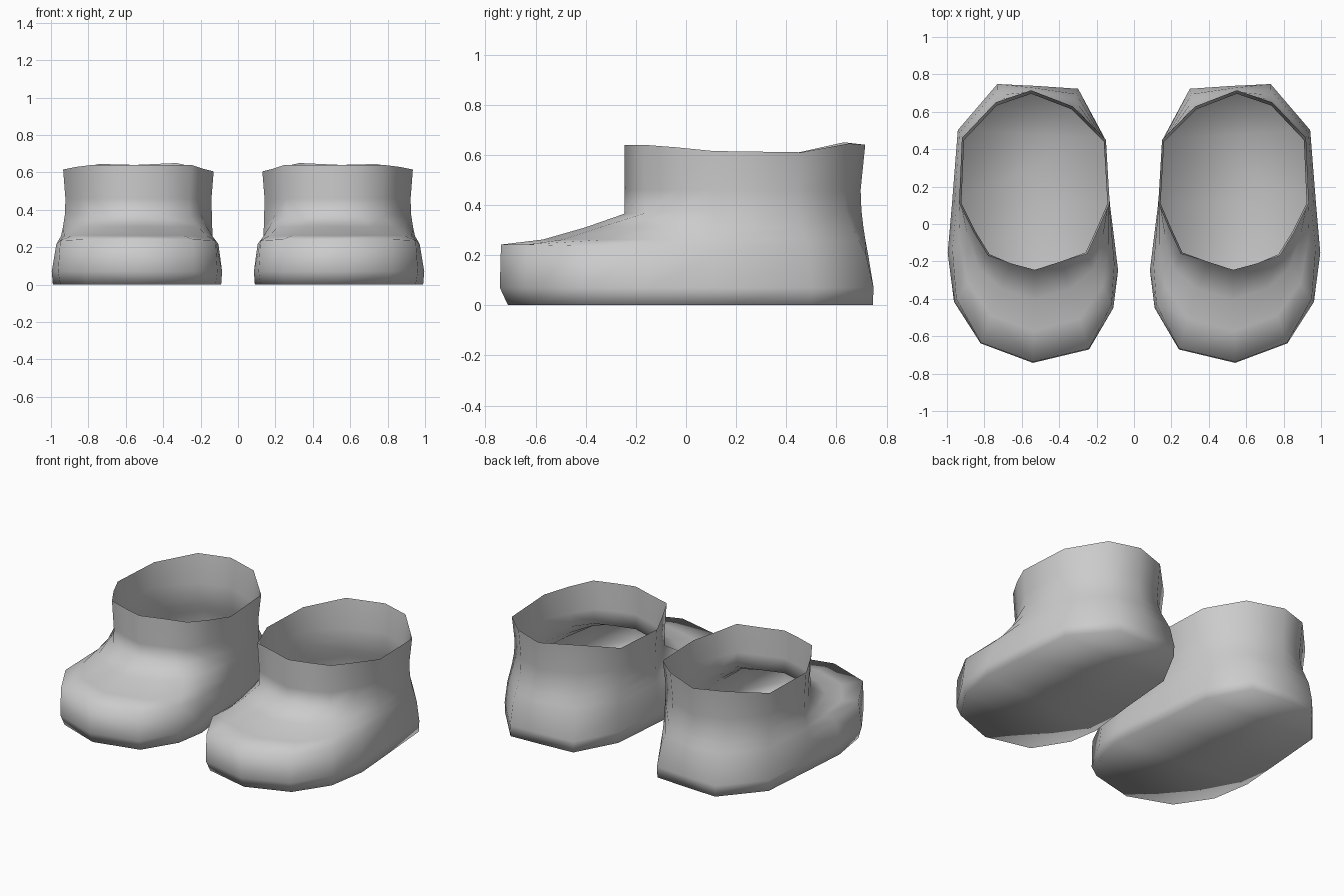
import bpy, bmesh
from mathutils import Vector

if "Cube" in bpy.data.objects:
    bpy.data.objects.remove(bpy.data.objects["Cube"])

# Matching outlines of one boot, starting at the toe and going round the outer side
SOLE = [(.54, -.71), (.81, -.61), (.95, -.40), (.99, -.15), (.97, .12), (.94, .50), (.73, .745),
        (.52, .735), (.30, .72), (.16, .46), (.13, .10), (.09, -.24), (.12, -.43), (.25, -.64)]
CUFF = [(.53, -.245, .64), (.66, -.21, .64), (.78, -.17, .64), (.86, -.04, .63), (.935, .11, .615),
        (.92, .46, .61), (.74, .65, .645), (.55, .715, .64), (.33, .63, .65), (.15, .45, .61),
        (.13, .11, .605), (.19, -.03, .62), (.25, -.16, .64), (.39, -.20, .64)]
# How strongly each point follows the toe profile rather than the side profile
TOE = [1, 1, .85, .4, 0, 0, 0, 0, 0, 0, 0, .4, .85, 1]

# Rings: toe height, side height, toe blend, side blend (sole to cuff), scale about the centre
RINGS = [(0, 0, 0, 0, 1),
         (.07, .07, -.07, 0, 1.005),
         (.242, .20, -.06, .25, .995),
         (.262, .26, .30, .5, .985),
         (.31, .31, .66, .75, .98),
         (.365, .38, 1, 1, .975),
         (.46, .46, 1, 1, .97)]
CENTRE = Vector((.53, .1))


def boot(name, side):
    bm = bmesh.new()
    rings = []
    for zt, zs, tt, ts, scale in RINGS:
        ring = []
        for s, c, w in zip(SOLE, CUFF, TOE):
            t = ts + (tt - ts) * w
            p = Vector(s).lerp(Vector(c[:2]), t)
            k = 1 if w == 1 else scale
            p = CENTRE + (p - CENTRE) * k
            ring.append(bm.verts.new((side * p.x, p.y, zs + (zt - zs) * w)))
        rings.append(ring)
    rings.append([bm.verts.new((side * x, y, z)) for x, y, z in CUFF])
    # Walls of the open shaft and toe cap
    n = len(SOLE)
    for a, b in zip(rings, rings[1:]):
        for i in range(n):
            j = (i + 1) % n
            bm.faces.new((a[i], a[j], b[j], b[i]))
    # Flat sole, spanned crosswise
    base = rings[0]
    bm.faces.new((base[0], base[1], base[13]))
    for i in range(1, 6):
        bm.faces.new((base[i], base[i + 1], base[13 - i], base[14 - i]))
    bm.faces.new((base[6], base[7], base[8]))
    bmesh.ops.recalc_face_normals(bm, faces=bm.faces)
    # An open shell: make sure the sole faces down
    bm.faces.ensure_lookup_table()
    bm.normal_update()
    if bm.faces[-1].normal.z > 0:
        bmesh.ops.reverse_faces(bm, faces=bm.faces)
    for f in bm.faces:
        f.smooth = True
    mesh = bpy.data.meshes.new(name)
    bm.to_mesh(mesh)
    bm.free()
    bpy.context.collection.objects.link(bpy.data.objects.new(name, mesh))


boot("right_boot", 1)
boot("left_boot", -1)
